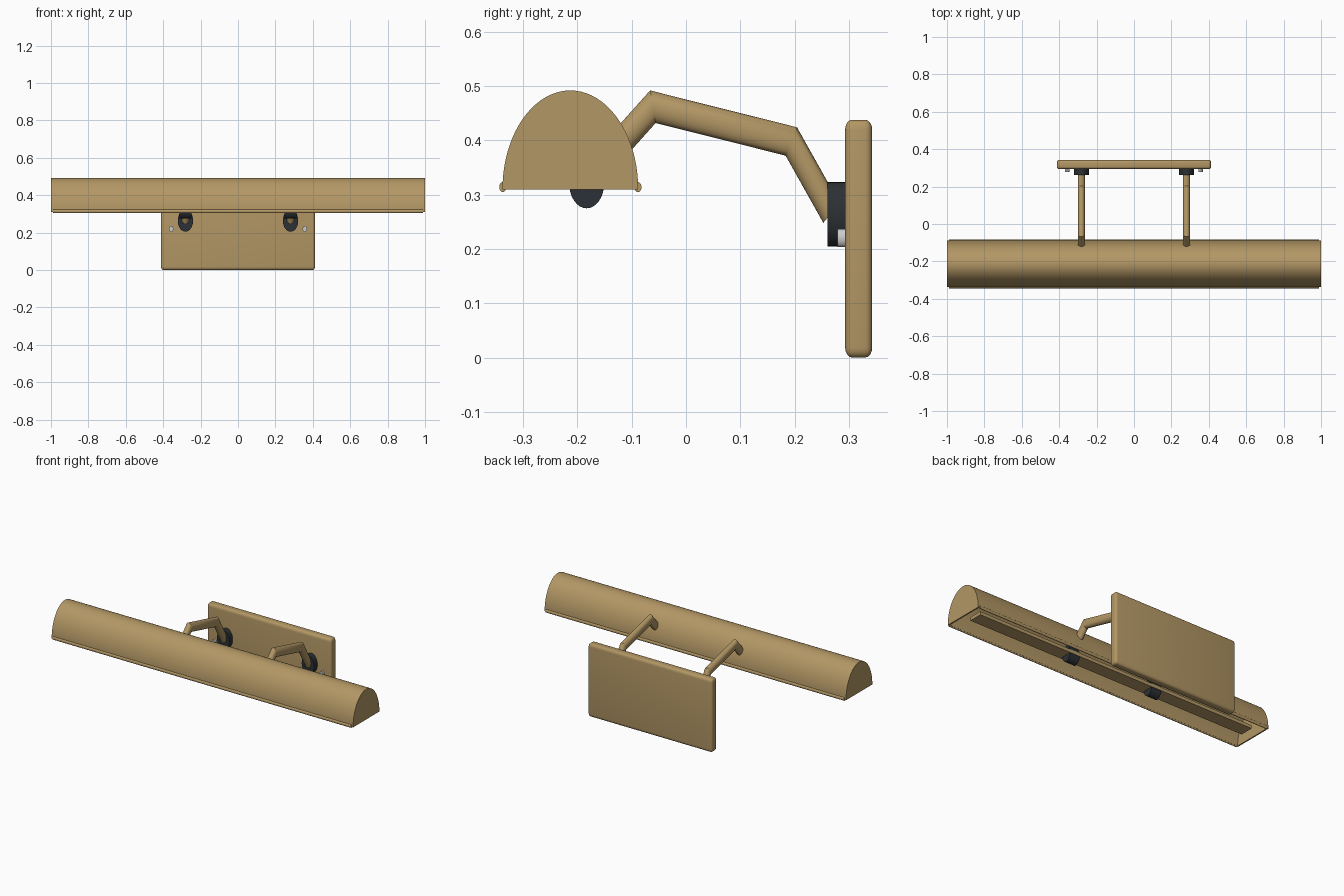
import bpy, bmesh
from math import sin, cos, pi
from mathutils import Vector, Matrix

if "Cube" in bpy.data.objects:
    bpy.data.objects.remove(bpy.data.objects["Cube"])

K = 1.45  # vertical stretch shared by all round sections


def material(name, rgb):
    m = bpy.data.materials.new(name)
    m.diffuse_color = (*rgb, 1)
    m.use_nodes = True
    m.node_tree.nodes["Principled BSDF"].inputs["Base Color"].default_value = m.diffuse_color
    return m


BRASS = material("brass", (0.45, 0.31, 0.13))
DARK = material("dark_fitting", (0.025, 0.03, 0.035))


def finish(name, bm, mat=None):
    bmesh.ops.recalc_face_normals(bm, faces=bm.faces)
    me = bpy.data.meshes.new(name)
    bm.to_mesh(me)
    bm.free()
    ob = bpy.data.objects.new(name, me)
    bpy.context.collection.objects.link(ob)
    if mat:
        me.materials.append(mat)
    bpy.ops.object.select_all(action='DESELECT')
    ob.select_set(True)
    bpy.context.view_layer.objects.active = ob
    bpy.ops.object.shade_smooth_by_angle()
    return ob


def cylinder(name, axis, centre, r, length, mat=None, sides=32):
    bm = bmesh.new()
    bmesh.ops.create_cone(bm, cap_ends=True, segments=sides, radius1=r, radius2=r, depth=length)
    turn = Matrix.Rotation(pi / 2, 4, 'Y' if axis == 'x' else 'X')
    move = Matrix.Translation(centre) @ Matrix.Diagonal((1, 1, K, 1))
    bm.transform(move @ turn)
    return finish(name, bm, mat)


def box(name, lo, hi, bevel, mat):
    lo, hi = Vector(lo), Vector(hi)
    bm = bmesh.new()
    size = hi - lo
    bmesh.ops.create_cube(bm, size=1, matrix=Matrix.Diagonal((size.x, size.y, size.z / K, 1)))
    if bevel:
        bmesh.ops.bevel(bm, geom=bm.edges[:], offset=bevel, segments=4, profile=0.5, affect='EDGES')
    bm.transform(Matrix.Translation((lo + hi) / 2) @ Matrix.Diagonal((1, 1, K, 1)))
    return finish(name, bm, mat)


def extrude(name, pts, x0, x1, mat):
    bm = bmesh.new()
    face = bm.faces.new([bm.verts.new((x0, y, z)) for y, z in pts])
    out = bmesh.ops.extrude_face_region(bm, geom=[face])
    moved = [v for v in out['geom'] if isinstance(v, bmesh.types.BMVert)]
    bmesh.ops.translate(bm, verts=moved, vec=(x1 - x0, 0, 0))
    return finish(name, bm, mat)


def arch(r, h, n=40):
    return [(-0.213 + r * cos(pi * i / n), 0.31 + h * sin(pi * i / n)) for i in range(n + 1)]


def tube(name, x, path, r, mat, sides=24):
    # mitred sweep in the YZ plane, stretched vertically afterwards
    p = [Vector((y, z / K)) for y, z in path]
    bm = bmesh.new()
    rings = []
    for i, c in enumerate(p):
        a = (c - p[i - 1]).normalized() if i else (p[1] - c).normalized()
        b = (p[i + 1] - c).normalized() if i < len(p) - 1 else a
        t = (a + b).normalized()
        n = Vector((-t.y, t.x)) / t.dot(a)
        ring = []
        for k in range(sides):
            ang = 2 * pi * k / sides
            q = c + n * r * sin(ang)
            ring.append(bm.verts.new((x + r * cos(ang), q.x, q.y * K)))
        rings.append(ring)
    for r0, r1 in zip(rings, rings[1:]):
        for k in range(sides):
            j = (k + 1) % sides
            bm.faces.new((r0[k], r0[j], r1[j], r1[k]))
    bm.faces.new(rings[0])
    bm.faces.new(rings[-1])
    return finish(name, bm, mat)


# wall plate
box("wall_plate", (-0.412, 0.293, 0), (0.412, 0.343, 0.438), 0.013, BRASS)

# hollow shade with an open underside
extrude("shade_shell", arch(0.125, 0.182) + arch(0.118, 0.172)[::-1], -0.992, 0.992, BRASS)

# light strip under the shade
box("light_strip", (-0.935, -0.23, 0.314), (0.935, -0.148, 0.334), 0, BRASS)

for s, side in ((-1, "left"), (1, "right")):
    # shade ends and rolled rims
    extrude(f"shade_end_{side}", arch(0.125, 0.182), s * 0.992, s, BRASS)
    cylinder(f"shade_rim_{side}", 'x', (0, -0.213 + s * 0.1245, 0.314), 0.0065, 1.98, BRASS, 16)
    # bent arm, its wall socket and the strip clip
    x = s * 0.281
    tube(f"arm_{side}", x, [(-0.13, 0.385), (-0.061, 0.462), (0.194, 0.398), (0.268, 0.266)], 0.0195, BRASS)
    cylinder(f"arm_socket_{side}", 'y', (x, 0.278, 0.264), 0.041, 0.034, DARK)
    cylinder(f"strip_clip_{side}", 'x', (x, -0.183, 0.322), 0.0325, 0.066, DARK)
    # plate screw
    cylinder(f"screw_{side}", 'y', (s * 0.357, 0.287, 0.22), 0.0115, 0.016, None, 16)
